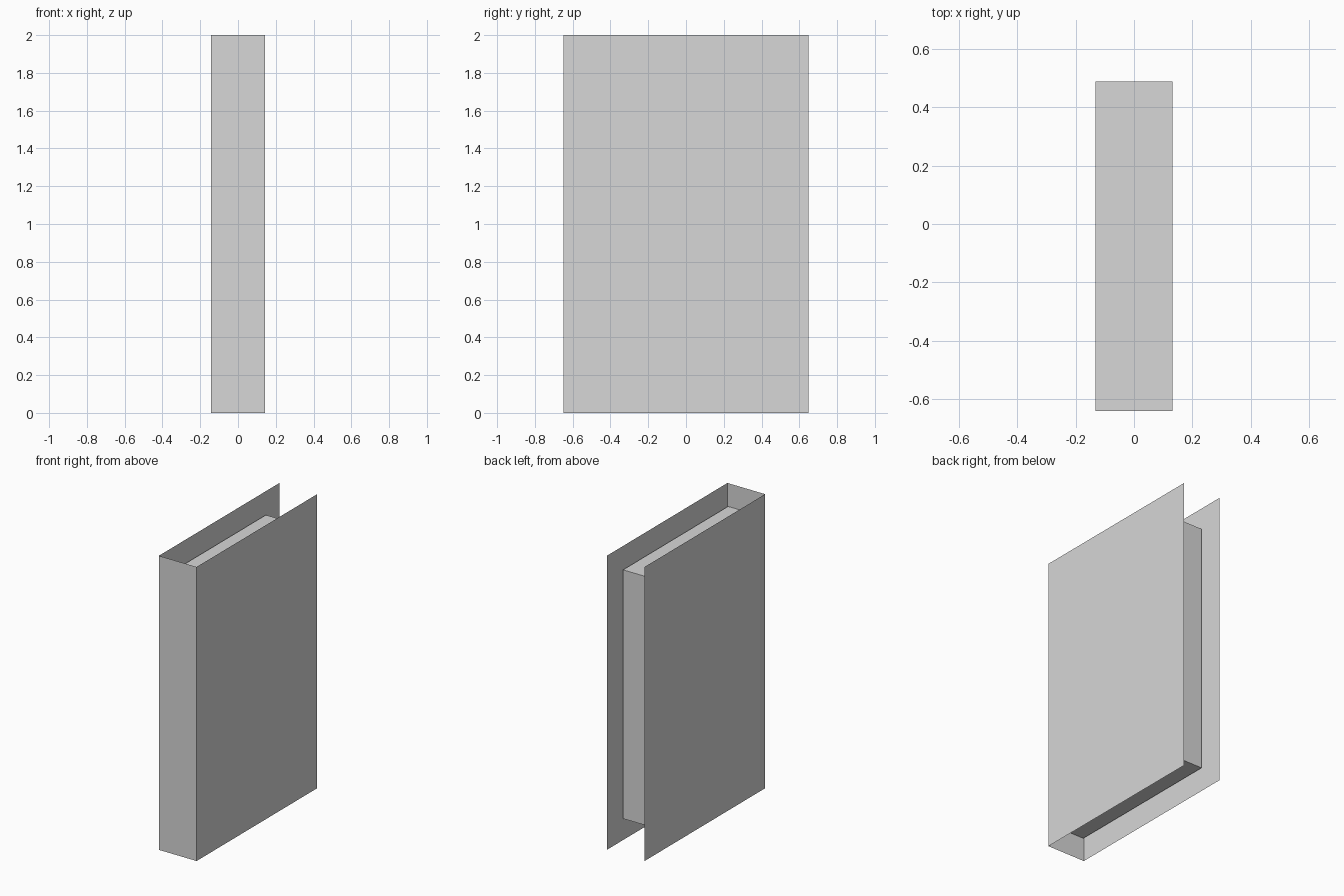
import bpy
import bmesh

cube = bpy.data.objects.get("Cube")
if cube:
    bpy.data.objects.remove(cube, do_unlink=True)

HALF_W, HALF_D, HEIGHT = 0.142, 0.648, 2.0   # outer size of the cover
MARGIN = 0.154                               # page block set back at top and bottom
PAGE_W, PAGE_FRONT, PAGE_BACK = 0.132, -0.641, 0.488

grey = bpy.data.materials.new("plain_grey")
grey.use_nodes = True
colour = (0.68, 0.68, 0.68, 1.0)
grey.diffuse_color = colour
grey.node_tree.nodes["Principled BSDF"].inputs["Base Color"].default_value = colour


def extruded(name, profile, z0, z1, closed):
    """Raise a plan outline into walls; a closed outline is also capped."""
    bm = bmesh.new()
    low = [bm.verts.new((x, y, z0)) for x, y in profile]
    high = [bm.verts.new((x, y, z1)) for x, y in profile]
    n = len(profile)
    for i in range(n if closed else n - 1):
        j = (i + 1) % n
        bm.faces.new((low[i], low[j], high[j], high[i]))
    if closed:
        bm.faces.new(high)
        bm.faces.new(low[::-1])
    mesh = bpy.data.meshes.new(name)
    bm.to_mesh(mesh)
    bm.free()
    mesh.materials.append(grey)
    obj = bpy.data.objects.new(name, mesh)
    bpy.context.collection.objects.link(obj)
    return obj


# Paper-thin cover: two boards joined by the spine at the front
extruded("cover",
         [(-HALF_W, HALF_D), (-HALF_W, -HALF_D), (HALF_W, -HALF_D), (HALF_W, HALF_D)],
         0.0, HEIGHT, closed=False)

# Solid page block between the boards
extruded("page_block",
         [(-PAGE_W, PAGE_FRONT), (PAGE_W, PAGE_FRONT), (PAGE_W, PAGE_BACK), (-PAGE_W, PAGE_BACK)],
         MARGIN, HEIGHT - MARGIN, closed=True)
